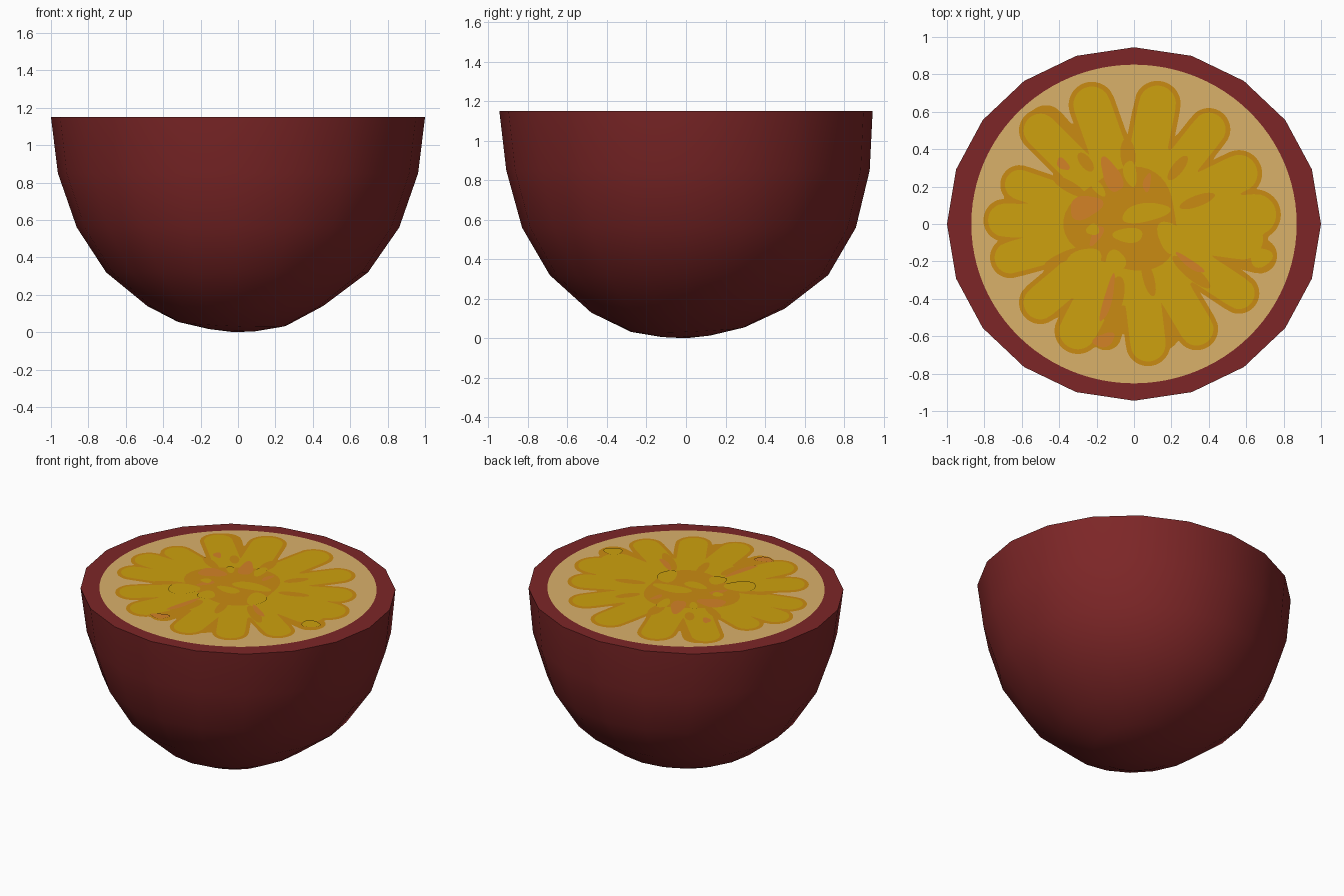
import bpy, bmesh, math
from math import cos, sin, pi, radians

if "Cube" in bpy.data.objects:
    bpy.data.objects.remove(bpy.data.objects["Cube"])


def material(name, rgb):
    # sRGB 0-255 to linear
    lin = [(c / 255 / 12.92) if c / 255 <= 0.04045 else ((c / 255 + 0.055) / 1.055) ** 2.4 for c in rgb]
    m = bpy.data.materials.new(name)
    m.diffuse_color = (*lin, 1)
    m.use_nodes = True
    m.node_tree.nodes["Principled BSDF"].inputs["Base Color"].default_value = m.diffuse_color
    return m


RED = material("dark red skin", (125, 38, 39))
CREAM = material("cream pith", (218, 177, 106))
YELLOW = material("yellow pulp", (205, 161, 14))
AMBER = material("amber pulp", (202, 139, 18))
RUST = material("rust orange pulp", (211, 130, 38))

TOP = 1.15


def finish(name, bm, mat):
    me = bpy.data.meshes.new(name)
    bm.to_mesh(me)
    bm.free()
    me.materials.append(mat)
    ob = bpy.data.objects.new(name, me)
    bpy.context.collection.objects.link(ob)
    return ob


def plate(name, outlines, z, mat):
    """Paper-thin flat shapes lying on the cut face."""
    bm = bmesh.new()
    for pts in outlines:
        f = bm.faces.new([bm.verts.new((x, y, z)) for x, y in pts])
        f.normal_update()
        if f.normal.z < 0:
            f.normal_flip()
    finish(name, bm, mat)


def ellipse(cx, cy, a, b, deg=0, n=24, wob=0.0):
    t = radians(deg)
    pts = []
    for i in range(n):
        u = 2 * pi * i / n
        k = 1 + wob * sin(3 * u + cx * 40)
        px, py = a * k * cos(u), b * k * sin(u)
        pts.append((cx + px * cos(t) - py * sin(t), cy + px * sin(t) + py * cos(t)))
    return pts


def lobed(lobes, core, grow, n=360):
    """Outline of the union of spokes (centre to lobe) and a round core."""
    pts = []
    for i in range(n):
        u = 2 * pi * i / n
        best = core + grow
        for lx, ly, w in lobes:
            d, da = math.hypot(lx, ly), u - math.atan2(ly, lx)
            r = w + grow
            if cos(da) <= 0:
                continue
            off = d * sin(da)
            if abs(off) < r:                      # ray leaves through the round tip
                best = max(best, d * cos(da) + math.sqrt(r * r - off * off))
            elif abs(sin(da)) > 1e-6:             # ray leaves through the spoke side
                best = max(best, min(r / abs(sin(da)), d))
        pts.append((best * cos(u), best * sin(u)))
    return pts


# Skin: twenty-sided half shell, rings as (z, rx, ry, cx, cy, tilt x, tilt y)
SIDES = 20
rings = [(1.15, 1.0, 0.945, 0, 0, 0, 0), (0.85, 0.963, 0.92, 0, 0.01, 0, 0),
         (0.56, 0.862, 0.845, 0, 0.015, 0, 0), (0.32, 0.70, 0.705, -0.005, 0.015, 0, 0),
         (0.14, 0.47, 0.49, -0.015, 0.01, 0, 0.01), (0.045, 0.29, 0.29, -0.035, 0.01, -0.012, 0.012),
         (0.012, 0.13, 0.13, -0.03, 0.0, -0.006, 0.004)]
bm = bmesh.new()
loops = []
for z, rx, ry, cx, cy, tx, ty in rings:
    loops.append([bm.verts.new((cx + rx * cos(u), cy + ry * sin(u), z + tx * cos(u) + ty * sin(u)))
                  for u in (2 * pi * i / SIDES for i in range(SIDES))])
pole = bm.verts.new((-0.02, 0, 0))
for up, lo in zip(loops, loops[1:]):
    for i in range(SIDES):
        j = (i + 1) % SIDES
        bm.faces.new((up[i], lo[i], lo[j], up[j])).smooth = True
for i in range(SIDES):
    bm.faces.new((loops[-1][i], pole, loops[-1][(i + 1) % SIDES])).smooth = True
cap = bm.faces.new(loops[0])
for e in cap.edges:
    e.smooth = False
bmesh.ops.recalc_face_normals(bm, faces=bm.faces)
finish("fruit_skin", bm, RED)

# Pith disc
plate("pith", [ellipse(0, 0, 0.87, 0.852, n=96)], TOP + 0.002, CREAM)

# Pulp lobes (tip centre x, y, radius)
LOBES = [(0.125, 0.64, 0.10), (-0.225, 0.635, 0.10), (-0.50, 0.50, 0.09), (0.40, 0.505, 0.09),
         (0.56, 0.27, 0.10), (0.65, 0.05, 0.11), (0.56, -0.37, 0.085), (0.335, -0.56, 0.09),
         (0.075, -0.64, 0.095), (-0.30, -0.57, 0.10), (-0.50, -0.42, 0.09), (-0.66, -0.18, 0.085),
         (-0.69, 0.02, 0.09), (-0.61, 0.21, 0.08), (0.58, -0.08, 0.11)]
FILL = [(-0.15, -0.59, 0.06), (0.67, -0.17, 0.07), (0.15, -0.58, 0.07), (-0.47, 0.53, 0.08)]
plate("pulp_edge", [lobed(LOBES + FILL, 0.44, 0.025)], TOP + 0.004, AMBER)
plate("pulp", [lobed(LOBES, 0.44, 0.0)], TOP + 0.006, YELLOW)

# Amber heart and streaks running out between the lobes
amber = [ellipse(-0.05, 0.02, 0.30, 0.27, 0, 48, 0.10)]
for deg, r, a, b in [(20, 0.36, 0.10, 0.03), (52, 0.38, 0.08, 0.03), (95, 0.37, 0.09, 0.04),
                     (128, 0.42, 0.06, 0.03), (150, 0.40, 0.10, 0.03), (205, 0.42, 0.11, 0.025),
                     (255, 0.42, 0.13, 0.05), (285, 0.30, 0.10, 0.03), (320, 0.40, 0.13, 0.035)]:
    t = radians(deg)
    amber.append(ellipse(r * cos(t), r * sin(t), a, b, deg))
plate("pulp_heart", amber, TOP + 0.0075, AMBER)

# Rust patches
plate("rust_patches", [ellipse(*p, wob=0.12) for p in [
    (-0.12, 0.26, 0.10, 0.045, 115), (-0.26, 0.09, 0.09, 0.06, 20), (-0.14, -0.40, 0.13, 0.022, 75),
    (0.30, -0.21, 0.09, 0.02, -35), (-0.20, -0.06, 0.06, 0.025, 60), (-0.16, -0.62, 0.06, 0.035, 20),
    (-0.38, 0.32, 0.04, 0.025, 135), (0.07, 0.22, 0.05, 0.02, 80)]], TOP + 0.009, RUST)

# Yellow flecks over the heart
plate("yellow_flecks", [ellipse(*p, wob=0.08) for p in [
    (0.06, 0.06, 0.13, 0.05, 10), (-0.03, -0.06, 0.08, 0.04, 0), (-0.27, -0.21, 0.10, 0.075, 35),
    (-0.10, -0.20, 0.055, 0.06, 0), (-0.22, -0.03, 0.035, 0.03, 0), (-0.02, 0.27, 0.035, 0.07, 10),
    (-0.19, 0.19, 0.05, 0.025, 130), (0.68, -0.18, 0.06, 0.05, 20), (0.19, -0.07, 0.06, 0.09, 20)]],
    TOP + 0.01, YELLOW)
